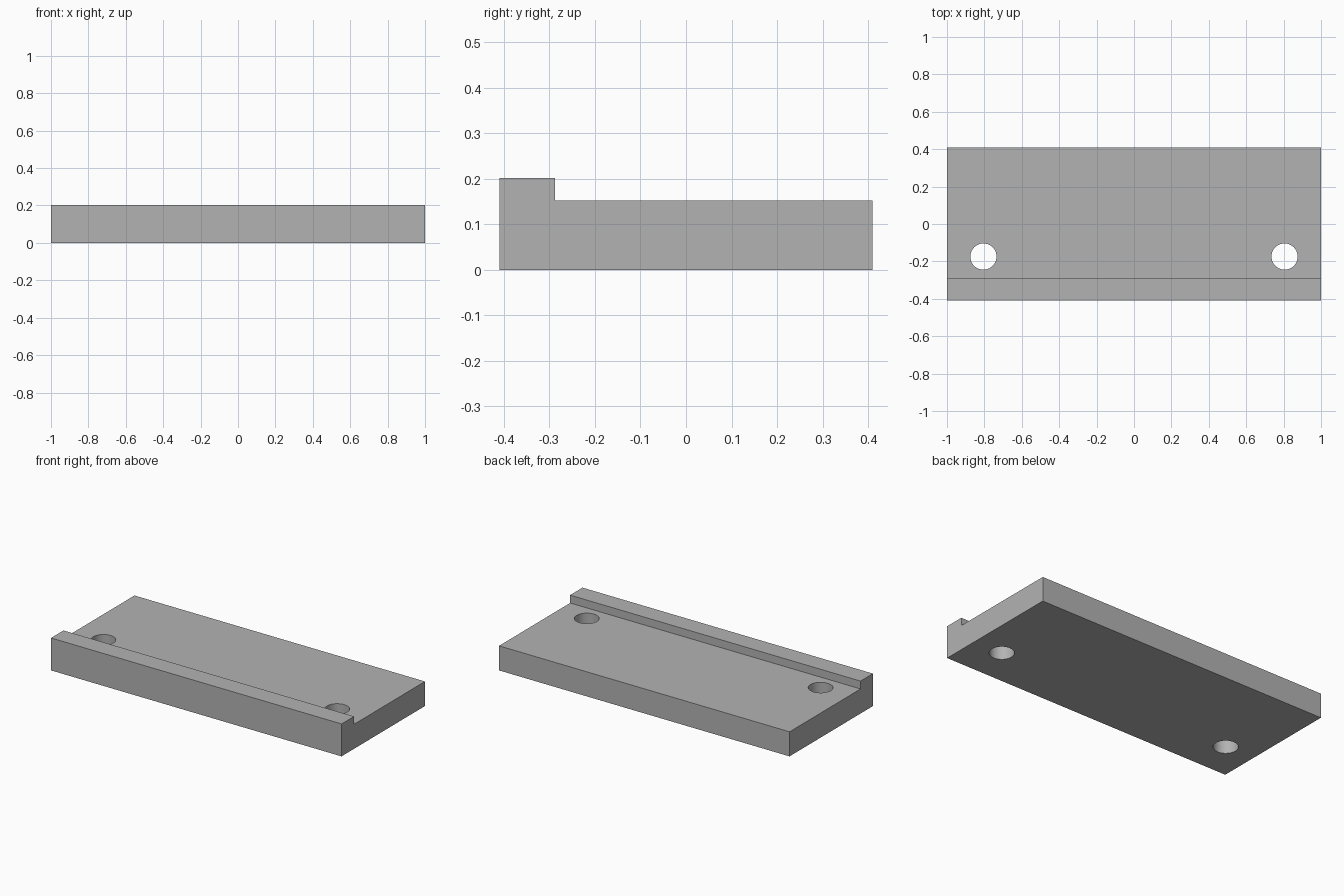
import bpy
import bmesh
import math

if "Cube" in bpy.data.objects:
    bpy.data.objects.remove(bpy.data.objects["Cube"], do_unlink=True)

HALF_LENGTH, HALF_DEPTH = 1.0, 0.41
PLATE_TOP, LIP_TOP, LIP_EDGE = 0.153, 0.202, -0.288
HOLE_X, HOLE_Y, HOLE_RADIUS = 0.805, -0.174, 0.07

grey = bpy.data.materials.new("light grey")
grey.use_nodes = True
colour = (0.45, 0.45, 0.45, 1)
grey.diffuse_color = colour
grey.node_tree.nodes["Principled BSDF"].inputs["Base Color"].default_value = colour

# Stepped side profile extruded along the length
profile = [(-HALF_DEPTH, 0), (HALF_DEPTH, 0), (HALF_DEPTH, PLATE_TOP),
           (LIP_EDGE, PLATE_TOP), (LIP_EDGE, LIP_TOP), (-HALF_DEPTH, LIP_TOP)]
bm = bmesh.new()
end = bm.faces.new([bm.verts.new((-HALF_LENGTH, y, z)) for y, z in profile])
sweep = bmesh.ops.extrude_face_region(bm, geom=[end])["geom"]
bmesh.ops.translate(bm, vec=(2 * HALF_LENGTH, 0, 0),
                    verts=[g for g in sweep if isinstance(g, bmesh.types.BMVert)])
bmesh.ops.recalc_face_normals(bm, faces=bm.faces)
mesh = bpy.data.meshes.new("lipped_plate")
bm.to_mesh(mesh)
bm.free()
mesh.materials.append(grey)
plate = bpy.data.objects.new("lipped_plate", mesh)
bpy.context.collection.objects.link(plate)

# Round through holes near both ends
for side, x in (("left", HOLE_X), ("right", -HOLE_X)):
    bpy.ops.mesh.primitive_cylinder_add(vertices=64, radius=HOLE_RADIUS, depth=1,
                                        location=(x, HOLE_Y, 0))
    cutter = bpy.context.object
    cutter.name = side + "_hole_cutter"
    cutter.hide_render = True
    cutter.data.materials.append(grey)
    bpy.context.view_layer.objects.active = plate
    cut = plate.modifiers.new(side + "_hole", "BOOLEAN")
    cut.operation = "DIFFERENCE"
    cut.solver = "EXACT"
    cut.object = cutter
    bpy.ops.object.modifier_apply(modifier=cut.name)
    bpy.data.objects.remove(cutter, do_unlink=True)

# Smooth hole walls with crisp edges
bpy.ops.object.select_all(action="DESELECT")
plate.select_set(True)
bpy.context.view_layer.objects.active = plate
bpy.ops.object.shade_smooth_by_angle(angle=math.radians(30))
